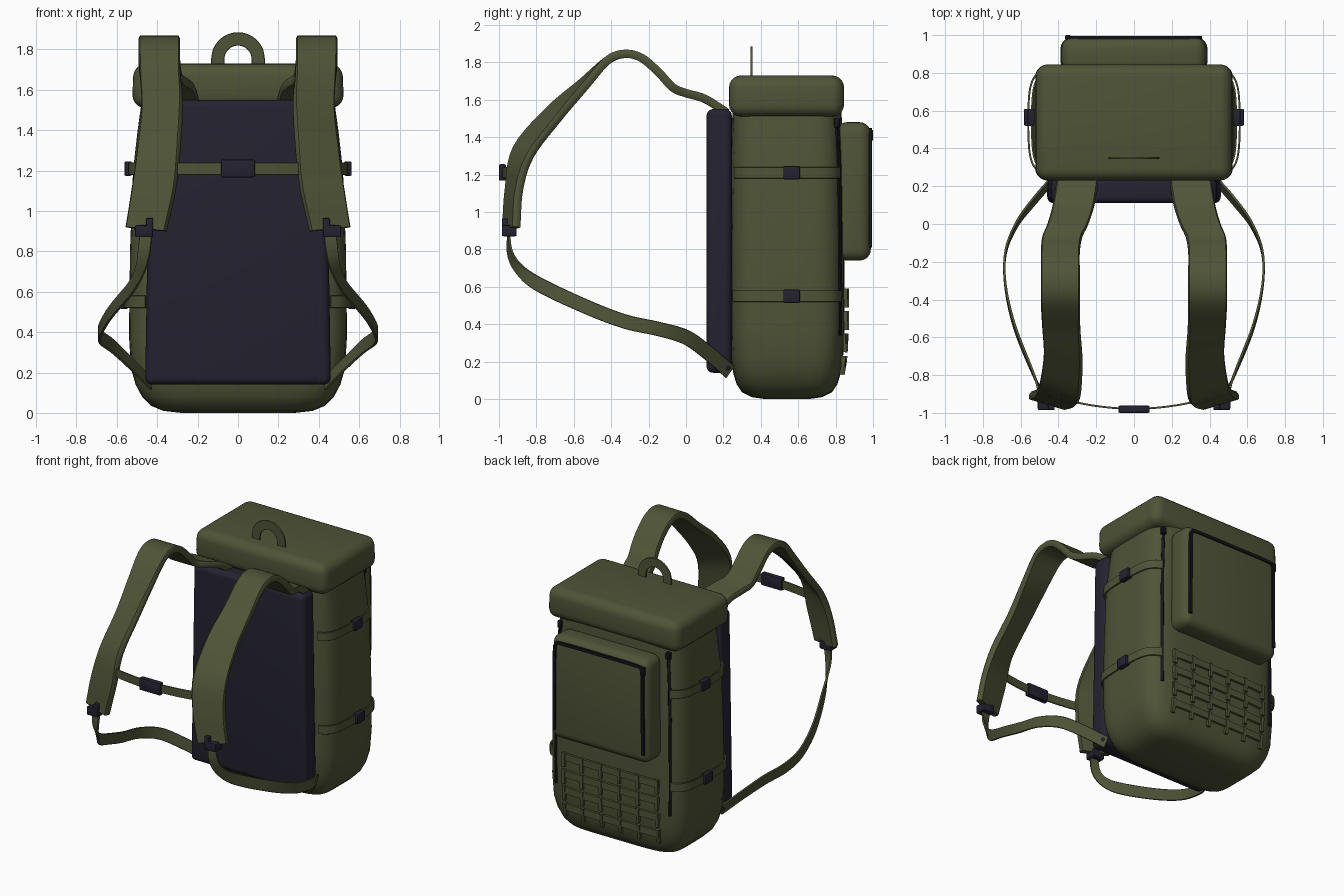
import bpy, bmesh, math
from mathutils import Vector as V

if "Cube" in bpy.data.objects:
    bpy.data.objects.remove(bpy.data.objects["Cube"])


def material(name, rgb):
    m = bpy.data.materials.new(name)
    m.diffuse_color = (*rgb, 1)
    m.use_nodes = True
    m.node_tree.nodes["Principled BSDF"].inputs["Base Color"].default_value = m.diffuse_color
    return m


OLIVE = material("olive canvas", (0.078, 0.088, 0.038))
NAVY = material("dark navy padding", (0.017, 0.016, 0.029))
BLACK = material("black zip", (0.007, 0.007, 0.010))


def finish(bm, name, mat, mirror=False):
    bmesh.ops.recalc_face_normals(bm, faces=bm.faces)
    me = bpy.data.meshes.new(name)
    bm.to_mesh(me)
    bm.free()
    me.materials.append(mat)
    ob = bpy.data.objects.new(name, me)
    bpy.context.collection.objects.link(ob)
    if mirror:
        ob.modifiers.new("mirror", 'MIRROR').use_mirror_merge = False
    bpy.ops.object.select_all(action='DESELECT')
    ob.select_set(True)
    bpy.context.view_layer.objects.active = ob
    bpy.ops.object.shade_smooth_by_angle(angle=math.radians(40))
    return ob


def box(name, lo, hi, bevel, mat, mirror=False, taper=1.0, seg=5):
    """Rounded box between two corners; taper scales the top in x."""
    bm = bmesh.new()
    bmesh.ops.create_cube(bm, size=1)
    lo, hi = V(lo), V(hi)
    mid, size = (lo + hi) / 2, hi - lo
    for v in bm.verts:
        k = taper if v.co.z > 0 else 1
        v.co = V((mid.x + v.co.x * size.x * k, mid.y + v.co.y * size.y, mid.z + v.co.z * size.z))
    bmesh.ops.bevel(bm, geom=bm.edges[:], offset=bevel, segments=seg, profile=0.5, affect='EDGES')
    return finish(bm, name, mat, mirror)


def loft(bm, rings):
    vs = [[bm.verts.new(p) for p in r] for r in rings]
    n = len(vs[0])
    for a, b in zip(vs, vs[1:]):
        for i in range(n):
            j = (i + 1) % n
            bm.faces.new((a[i], a[j], b[j], b[i]))
    bm.faces.new(vs[0][::-1])
    bm.faces.new(vs[-1])


def spline(a, b, c, d, t):
    return 0.5 * (2 * b + (c - a) * t + (2 * a - 5 * b + 4 * c - d) * t * t
                  + (3 * b - a - 3 * c + d) * t ** 3)


SECTION = [(1, .35), (.93, 1), (-.93, 1), (-1, .35), (-1, -.35), (-.93, -1), (.93, -1), (1, -.35)]


def add_ribbon(bm, pts, thick, steps=5):
    """Webbing through (point, half-width vector) pairs."""
    P = [V(p) for p, w in pts]
    W = [V(w) for p, w in pts]
    P = [2 * P[0] - P[1]] + P + [2 * P[-1] - P[-2]]
    W = [W[0]] + W + [W[-1]]
    path = []
    for i in range(1, len(P) - 2):
        for s in range(steps):
            t = s / steps
            path.append((spline(*P[i - 1:i + 3], t), spline(*W[i - 1:i + 3], t)))
    path.append((P[-2], W[-2]))
    rings = []
    for i, (p, w) in enumerate(path):
        tan = path[min(i + 1, len(path) - 1)][0] - path[max(i - 1, 0)][0]
        nrm = tan.cross(w).normalized() * thick / 2
        rings.append([p + w * u + nrm * v for u, v in SECTION])
    loft(bm, rings)


def ribbon(name, pts, thick, mat, mirror=False, steps=5):
    bm = bmesh.new()
    add_ribbon(bm, pts, thick, steps)
    return finish(bm, name, mat, mirror)


# Main body: superellipse rings (z, half width, half depth)
PROFILE = [(0, .28, .12), (.01, .37, .19), (.035, .43, .24), (.08, .475, .27), (.14, .507, .288),
           (.22, .53, .3), (.38, .54, .308), (.8, .535, .308), (1.2, .52, .303), (1.4, .497, .298),
           (1.56, .475, .29)]
N, CY = 5.5, 0.54


def half_sizes(z):
    for (z0, a0, b0), (z1, a1, b1) in zip(PROFILE, PROFILE[1:]):
        if z <= z1:
            t = (z - z0) / (z1 - z0)
            return a0 + (a1 - a0) * t, b0 + (b1 - b0) * t
    return PROFILE[-1][1:]


def body_point(angle, z, off=0.0):
    a, b = half_sizes(z)
    c, s = math.cos(angle), math.sin(angle)
    r = (abs(c / a) ** N + abs(s / b) ** N) ** (-1 / N) + off
    return V((r * c, CY + r * s, z))


def back_point(x, z, off):
    a, b = half_sizes(z)
    return V((x, CY + b * (1 - abs(x / a) ** N) ** (1 / N) + off, z))


bm = bmesh.new()
loft(bm, [[body_point(2 * math.pi * i / 72, z) for i in range(72)] for z, a, b in PROFILE])
finish(bm, "main_body", OLIVE)

# Lid with carry handle
box("lid", (-.525, .23, 1.51), (.525, .845, 1.73), .065, OLIVE, taper=.985)
arch = []
for i in range(9):
    a = math.pi * i / 8
    d = V((math.cos(a), 0, math.sin(a)))
    arch.append((V((0, .35, 1.752)) + d * .1, d * .033))
arch = [((.1, .35, 1.71), (.033, 0, 0))] + arch + [((-.1, .35, 1.71), (-.033, 0, 0))]
ribbon("carry_handle", arch, .012, OLIVE)

# Padded back panel
box("back_panel", (-.46, .11, .14), (.46, .245, 1.55), .035, NAVY, taper=.95)

# Shoulder straps
ribbon("shoulder_strap", [
    ((.30, .22, 1.53), (.11, 0, 0)), ((.32, .1, 1.605), (.11, 0, 0)),
    ((.35, 0, 1.635), (.108, 0, 0)), ((.38, -.07, 1.665), (.105, 0, 0)),
    ((.39, -.15, 1.75), (.103, 0, 0)), ((.39, -.24, 1.825), (.103, 0, 0)),
    ((.39, -.33, 1.845), (.103, 0, 0)), ((.39, -.42, 1.81), (.103, 0, 0)),
    ((.385, -.55, 1.68), (.1, .01, -.01)), ((.375, -.71, 1.52), (.1, .025, -.025)),
    ((.39, -.87, 1.32), (.105, .04, -.02)), ((.415, -.92, 1.12), (.108, .03, 0)),
    ((.455, -.935, .91), (.1, .03, .01))], .045, OLIVE, True)

# Lower adjusting webbing
ribbon("lower_strap", [
    ((.455, -.945, .91), (.03, 0, 0)), ((.465, -.945, .8), (.03, .01, .005)),
    ((.485, -.905, .71), (.02, .015, .02)), ((.53, -.8, .62), (.004, .016, .034)),
    ((.63, -.55, .5), (0, .014, .036)), ((.68, -.33, .415), (0, .01, .037)),
    ((.68, -.15, .375), (0, .01, .037)), ((.62, 0, .33), (0, .016, .036)),
    ((.53, .12, .245), (0, .022, .032)), ((.43, .235, .145), (0, .022, .032))],
    .012, OLIVE, True)
box("strap_buckle", (.42, -.985, .87), (.51, -.905, .93), .008, NAVY, True, seg=2)
box("strap_buckle_tab", (.42, -.985, .9), (.455, -.945, .965), .006, NAVY, True, seg=2)

# Chest strap
ribbon("chest_strap", [((x, -.978 + .36 * x * x, 1.21), (0, 0, .031))
                       for x in (-.37, -.25, -.12, 0, .12, .25, .37)], .01, OLIVE)
box("chest_buckle", (-.083, -1, 1.167), (.083, -.962, 1.255), .008, NAVY, seg=2)

# Side compression straps and buckles
for label, z in (("upper", 1.21), ("lower", .55)):
    pts = [(body_point(math.radians(d), z, .008 + .014 * math.cos(math.radians(d * 2.8))), (0, 0, .031))
           for d in range(-32, 33, 4)]
    ribbon(label + "_side_strap", pts, .01, OLIVE, True, 2)
    x = body_point(0, z, .022).x
    box(label + "_side_buckle", (x - .015, .52, z - .036), (x + .022, .61, z + .036), .007, NAVY, True, seg=2)

# Body side zips
ribbon("body_zip", [(body_point(math.radians(32), z, .003), (.008, -.007, 0))
                    for z in (.34, .6, .9, 1.2, 1.4, 1.49)], .014, BLACK, True)
p = body_point(math.radians(32), 1.475, .008)
box("body_zip_pull", p - V((.016, .016, .025)), p + V((.016, .016, .025)), .006, BLACK, True, seg=2)

# Rear pocket with arched zip
box("rear_pocket", (-.39, .8, .74), (.39, .988, 1.48), .06, OLIVE, taper=.98)
zip_path = []
for x, z, dx, dz in ((-.35, .81, -1, 0), (-.348, 1.1, -1, 0), (-.346, 1.38, -1, 0), (-.335, 1.42, -.7, .7),
                     (-.3, 1.436, 0, 1), (0, 1.438, 0, 1), (.3, 1.436, 0, 1), (.335, 1.42, .7, .7),
                     (.346, 1.38, 1, 0), (.348, 1.1, 1, 0), (.35, .81, 1, 0)):
    zip_path.append(((x, .986, z), (.011 * dx, 0, .011 * dz)))
ribbon("pocket_zip", zip_path, .018, BLACK)
box("pocket_zip_pull", (-.365, .975, 1.38), (-.335, 1, 1.44), .006, BLACK, seg=2)

# Rows of attachment webbing on the lower back
bm = bmesh.new()
rows = [.2, .32, .44, .56]
for z in rows:
    add_ribbon(bm, [(back_point(-.38 + .095 * i, z, .01), (0, 0, .026)) for i in range(9)], .016, 2)
    for i in range(6):
        x = -.368 + .1472 * i
        add_ribbon(bm, [(back_point(x, z + d, .014), (.012, 0, 0)) for d in (-.07, -.02, .03)], .018, 1)
finish(bm, "attachment_webbing", OLIVE)
